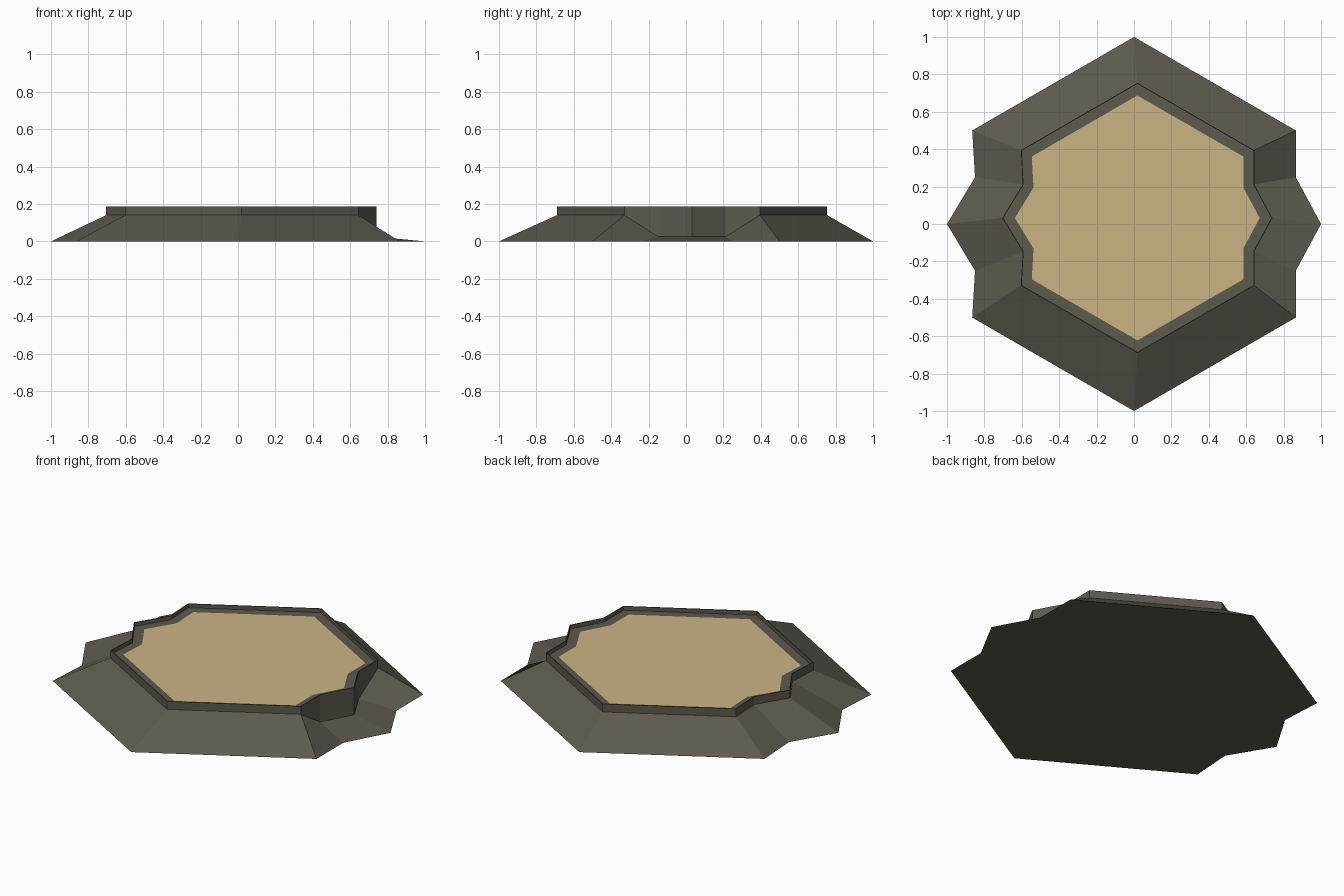
import bpy
import bmesh

if "Cube" in bpy.data.objects:
    bpy.data.objects.remove(bpy.data.objects["Cube"])

TOP, FLOOR, LEDGE, NOTCH = 0.187, 0.164, 0.14, 0.025
CX, CY = 0.018, 0.032          # centre of the raised tray


def material(name, rgb):
    m = bpy.data.materials.new(name)
    m.diffuse_color = (*rgb, 1)
    m.use_nodes = True
    m.node_tree.nodes["Principled BSDF"].inputs["Base Color"].default_value = m.diffuse_color
    return m


stone = material("dark stone", (0.108, 0.103, 0.075))
sand = material("sand", (0.59, 0.455, 0.228))

# Footprint on the ground and the matching tray outline, clockwise from the back
foot = [(0, 1), (0.865, 0.5), (0.865, 0.25), (1, 0), (0.865, -0.25), (0.865, -0.5),
        (0, -1), (-0.865, -0.5), (-0.85, -0.25), (-1, 0), (-0.85, 0.25), (-0.865, 0.5)]
tray = [(0.018, 0.755), (0.643, 0.395), (0.643, 0.212), (0.74, 0.032), (0.643, -0.148),
        (0.643, -0.33), (0.018, -0.69), (-0.605, -0.33), (-0.595, -0.148),
        (-0.705, 0.032), (-0.595, 0.212), (-0.605, 0.395)]


def ring(points, z, scale=1.0):
    """Outline scaled about the tray centre, at one height."""
    return [(CX + (x - CX) * scale, CY + (y - CY) * scale, z) for x, y in points]


def loft(name, rings, mats, cap_first=False, cap_last=False):
    """Skin consecutive rings with quads; the last cap takes the last material."""
    bm = bmesh.new()
    loops = [[bm.verts.new(p) for p in r] for r in rings]
    n = len(loops[0])
    for a, b in zip(loops, loops[1:]):
        for i in range(n):
            j = (i + 1) % n
            bm.faces.new((a[j], a[i], b[i], b[j]))
    if cap_first:
        bm.faces.new(loops[0])
    if cap_last:
        f = bm.faces.new(loops[-1][::-1])
        f.material_index = len(mats) - 1
    bm.normal_update()
    me = bpy.data.meshes.new(name)
    bm.to_mesh(me)
    bm.free()
    for m in mats:
        me.materials.append(m)
    ob = bpy.data.objects.new(name, me)
    bpy.context.collection.objects.link(ob)
    return ob


# Where the sloped skirt meets the tray: low in the right-hand notch only
seam = [(x, y, NOTCH if x > 0.6 and -0.2 < y < 0.3 else LEDGE) for x, y in tray]

# Sloped skirt with its flat underside
loft("sloped_base", [[(x, y, 0) for x, y in foot], seam], [stone], cap_first=True)

# Thin upright rim around the tray
loft("tray_rim", [seam, ring(tray, TOP), ring(tray, TOP, 0.992), ring(tray, FLOOR, 0.992)],
     [stone])

# Recessed floor: stone border with a sand panel inset in it
loft("tray_floor", [ring(tray, FLOOR, 0.992), ring(tray, FLOOR, 0.906)],
     [stone, sand], cap_last=True)
